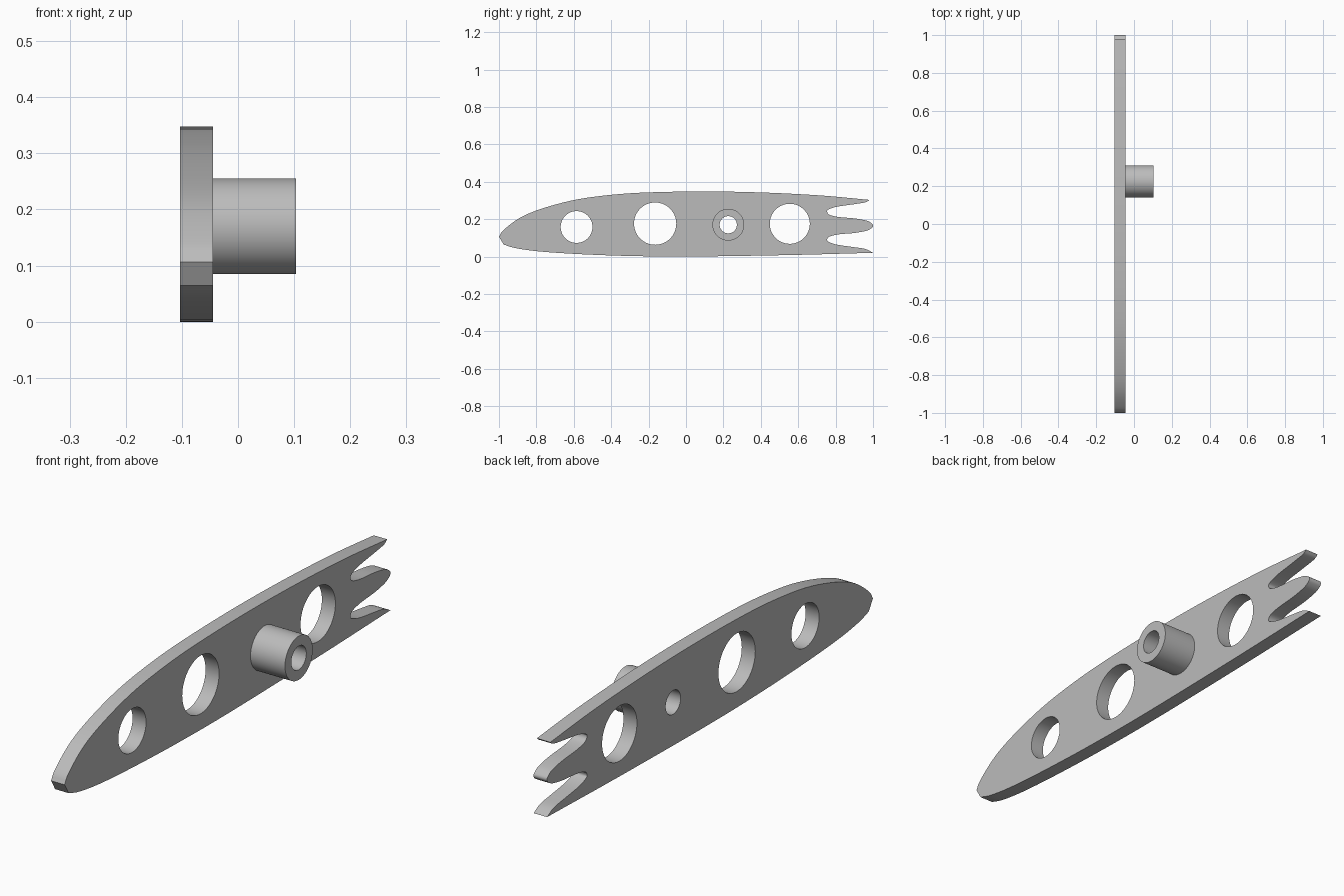
import bpy, bmesh, math
from mathutils import Matrix, Vector

cube = bpy.data.objects.get("Cube")
if cube:
    bpy.data.objects.remove(cube, do_unlink=True)

grey = bpy.data.materials.new("plain grey")
grey.use_nodes = True
colour = (0.5, 0.5, 0.5, 1)
grey.diffuse_color = colour
grey.node_tree.nodes["Principled BSDF"].inputs["Base Color"].default_value = colour

# Local x, y, z of a flat profile become world y, z, x
SIDEWAYS = Matrix(((0, 0, 1, 0), (1, 0, 0, 0), (0, 1, 0, 0), (0, 0, 0, 1)))


def circle(y, z, r, n=64):
    return [(y + r * math.cos(math.tau * i / n), z + r * math.sin(math.tau * i / n))
            for i in range(n)]


def smooth_path(points, steps=5):
    """Rounded path through the given points, keeping the end points."""
    p = [Vector(q) for q in points]
    p = [2 * p[0] - p[1]] + p + [2 * p[-1] - p[-2]]
    path = []
    for a, b, c, d in zip(p, p[1:], p[2:], p[3:]):
        for i in range(steps):
            t = i / steps
            path.append(0.5 * (2 * b + (c - a) * t + (2 * a - 5 * b + 4 * c - d) * t * t
                               + (3 * b - a - 3 * c + d) * t ** 3))
    return path + [p[-2]]


def extruded(name, loops, x0, x1):
    """Solid between x0 and x1: the first loop is the outline, the rest are holes."""
    curve = bpy.data.curves.new(name, "CURVE")
    curve.dimensions = "2D"
    curve.fill_mode = "BOTH"
    curve.extrude = (x1 - x0) / 2
    for loop in loops:
        spline = curve.splines.new("POLY")
        spline.points.add(len(loop) - 1)
        spline.use_cyclic_u = True
        for point, (y, z) in zip(spline.points, loop):
            point.co = (y, z, 0, 1)
    helper = bpy.data.objects.new(name + " profile", curve)
    bpy.context.collection.objects.link(helper)
    mesh = bpy.data.meshes.new_from_object(
        helper.evaluated_get(bpy.context.evaluated_depsgraph_get()))
    bpy.data.objects.remove(helper)

    bm = bmesh.new()
    bm.from_mesh(mesh)
    bmesh.ops.remove_doubles(bm, verts=bm.verts, dist=0.0001)
    bmesh.ops.transform(bm, verts=bm.verts,
                        matrix=Matrix.Translation(((x0 + x1) / 2, 0, 0)) @ SIDEWAYS)
    bmesh.ops.recalc_face_normals(bm, faces=bm.faces)
    bm.to_mesh(mesh)
    bm.free()
    mesh.materials.clear()
    mesh.materials.append(grey)
    obj = bpy.data.objects.new(name, mesh)
    bpy.context.collection.objects.link(obj)
    bpy.ops.object.select_all(action="DESELECT")
    obj.select_set(True)
    bpy.context.view_layer.objects.active = obj
    bpy.ops.object.shade_smooth_by_angle(angle=math.radians(30))
    return obj


# Blade outline: upper edge, forked tail, lower edge
upper = smooth_path([(-1, .106), (-.975, .142), (-.89, .206), (-.783, .252), (-.623, .297),
                     (-.463, .323), (-.25, .341), (.07, .348), (.393, .343), (.714, .327),
                     (.98, .303)])
notch = [(.96, .29), (.9, .28), (.81, .267), (.763, .252), (.755, .238), (.77, .222),
         (.82, .211), (.9, .204), (.965, .192), (.992, .178)]
mid = .165
tip = [(1, mid)]
lower_notch = [(y, 2 * mid - z) for y, z in reversed(notch)]
fork = smooth_path([(.98, .303)] + notch + tip + lower_notch + [(1, .02)])
lower = smooth_path([(1, .02), (.55, .008), (.02, 0), (-.3, .003), (-.57, .013),
                     (-.78, .027), (-.91, .045), (-.975, .064)])
outline = upper[:-1] + fork[:-1] + lower

# Plate with lightening holes and the pivot bore
bore = circle(.226, .17, .046)
holes = [circle(-.585, .158, .085), circle(-.165, .176, .113), circle(.555, .175, .107)]
extruded("blade_plate", [outline, bore] + holes, -.103, -.045)

# Hollow pivot boss standing on the plate
extruded("pivot_boss", [circle(.226, .17, .085), bore], -.045, .103)
